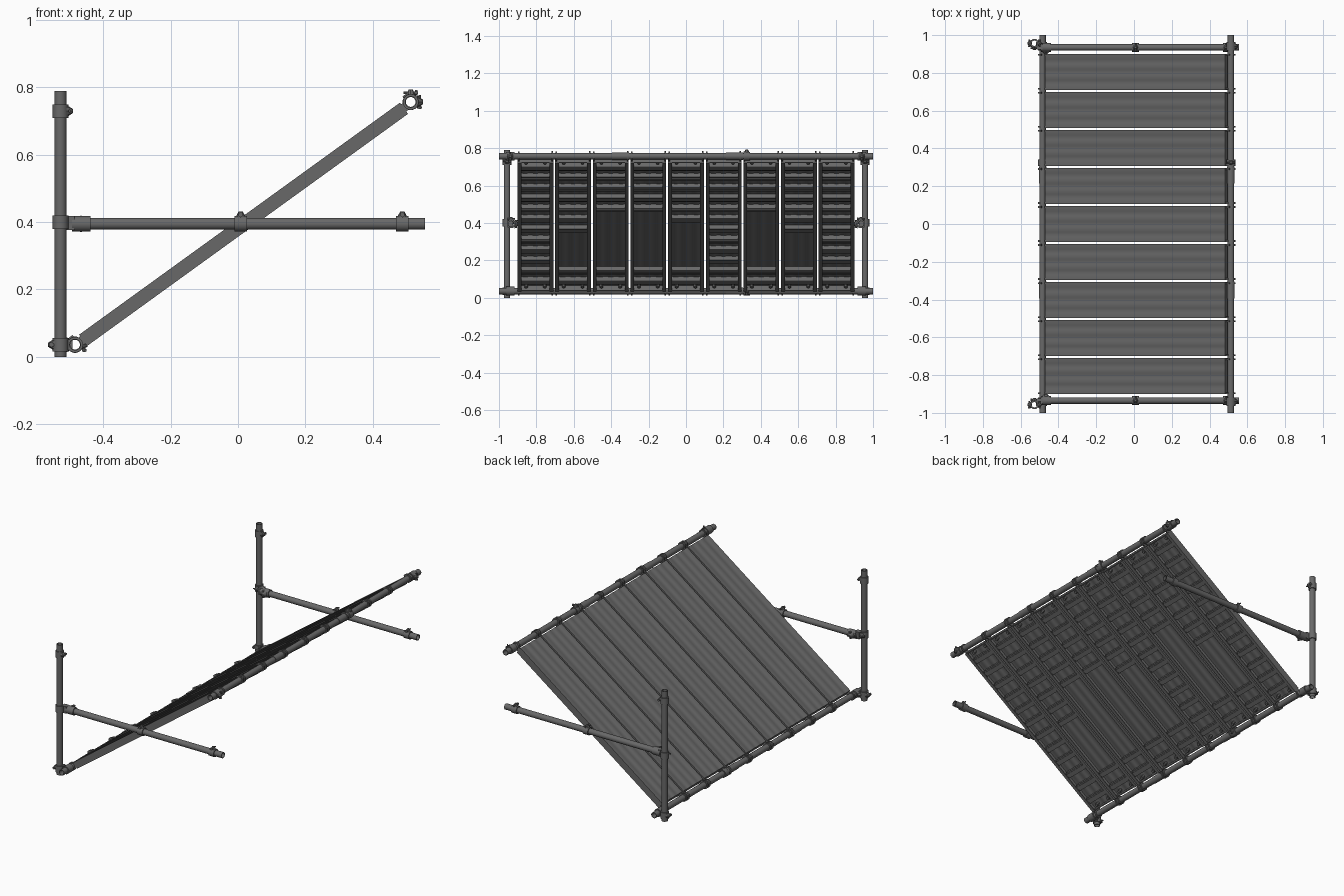
import bpy, bmesh, math
from mathutils import Matrix, Vector

if "Cube" in bpy.data.objects:
    bpy.data.objects.remove(bpy.data.objects["Cube"])

steel = bpy.data.materials.new("dark_grey_steel")
steel.use_nodes = True
GREY = (0.14, 0.14, 0.14, 1)
steel.diffuse_color = GREY
bsdf = steel.node_tree.nodes["Principled BSDF"]
bsdf.inputs["Base Color"].default_value = GREY
bsdf.inputs["Roughness"].default_value = 0.6

X, Y, Z = Vector((1, 0, 0)), Vector((0, 1, 0)), Vector((0, 0, 1))
LOW, HIGH = Vector((-0.484, 0, 0.036)), Vector((0.513, 0, 0.757))
SLOPE = (HIGH - LOW).normalized()
NORMAL = SLOPE.cross(Y)
MID = (LOW + HIGH) / 2
# Deck space: x runs up the slope, z is the deck normal
DECK = Matrix((SLOPE, Y, NORMAL)).transposed().to_4x4()
DECK.translation = MID
REACH = (HIGH - LOW).length / 2


def finish(name, bm, matrix=None):
    bmesh.ops.recalc_face_normals(bm, faces=bm.faces)
    mesh = bpy.data.meshes.new(name)
    bm.to_mesh(mesh)
    bm.free()
    mesh.materials.append(steel)
    for p in mesh.polygons:
        p.use_smooth = True
    mesh.set_sharp_from_angle(angle=math.radians(35))
    obj = bpy.data.objects.new(name, mesh)
    bpy.context.collection.objects.link(obj)
    if matrix:
        obj.matrix_world = matrix
    return obj


def pipe(bm, a, b, outer, inner, n=20):
    """Hollow cylinder from a to b."""
    axis = (b - a).normalized()
    side = axis.orthogonal().normalized()
    other = axis.cross(side)
    rings = []
    for end, r in ((a, outer), (b, outer), (b, inner), (a, inner)):
        ring = []
        for i in range(n):
            t = math.tau * i / n
            ring.append(bm.verts.new(end + (side * math.cos(t) + other * math.sin(t)) * r))
        rings.append(ring)
    for k in range(4):
        p, q = rings[k], rings[(k + 1) % 4]
        for i in range(n):
            j = (i + 1) % n
            bm.faces.new((p[i], p[j], q[j], q[i]))


def rod(bm, a, b, r1, r2=None, n=8):
    """Solid cylinder or taper from a to b."""
    d = b - a
    m = Matrix.Translation((a + b) / 2) @ d.to_track_quat("Z", "Y").to_matrix().to_4x4()
    bmesh.ops.create_cone(bm, cap_ends=True, segments=n, radius1=r1,
                          radius2=r1 if r2 is None else r2, depth=d.length, matrix=m)


def box(bm, centre, size):
    bmesh.ops.create_cube(bm, size=1, matrix=Matrix.Translation(centre) @ Matrix.Diagonal((*size, 1)))


def prism(bm, outline, a, b):
    """Sweep a y-z outline along x from a to b."""
    p, q = [[bm.verts.new((x, y, z)) for y, z in outline] for x in (a, b)]
    for i in range(len(p)):
        j = (i + 1) % len(p)
        bm.faces.new((p[i], p[j], q[j], q[i]))
    bm.faces.new(p)
    bm.faces.new(q)


def tube(name, a, b):
    bm = bmesh.new()
    pipe(bm, Vector(a), Vector(b), 0.0175, 0.0145)
    finish(name, bm)


def clamp(name, centre, axis, lug, width=0.036):
    """Pipe clamp: collar, tapered ear and cross bolt."""
    bm = bmesh.new()
    c = Vector(centre)
    across = axis.cross(lug)
    pipe(bm, c - axis * width / 2, c + axis * width / 2, 0.0235, 0.0165)
    rod(bm, c + lug * 0.018, c + lug * 0.037, width * 0.45, 0.006)
    bolt = c + lug * 0.027
    rod(bm, bolt - across * 0.021, bolt + across * 0.021, 0.004)
    rod(bm, bolt + across * 0.013, bolt + across * 0.02, 0.008, n=6)
    finish(name, bm)


# End frames: upright, level arm and their clamps
for tag, s in (("front", -1), ("back", 1)):
    uy, hy = s * 0.957, s * 0.935
    tube(tag + "_upright", (-0.527, uy, 0), (-0.527, uy, 0.79))
    tube(tag + "_level_arm", (-0.5, hy, 0.395), (0.555, hy, 0.395))
    for part, z, lug in (("top", 0.73, X), ("middle", 0.4, -Y * s), ("foot", 0.036, -X)):
        clamp(f"{tag}_upright_{part}_clamp", (-0.527, uy, z), Z, lug, 0.04)
    for part, x in (("middle", 0.008), ("outer", 0.488)):
        clamp(f"{tag}_arm_{part}_clamp", (x, hy, 0.395), X, Z)
    clamp(tag + "_arm_inner_clamp", (-0.466, hy, 0.395), X, -Y * s, 0.055)
    bm = bmesh.new()
    box(bm, (-0.5, s * 0.94, 0.397), (0.03, 0.03, 0.042))
    box(bm, (-0.505, s * 0.95, 0.036), (0.026, 0.026, 0.032))
    finish(tag + "_clamp_bridges", bm)

# Long rails carrying the deck, with clamps and joint sleeves
for tag, end, lug in (("lower", LOW, -X), ("upper", HIGH, X)):
    tube(tag + "_rail", end - Y, end + Y)
    for s in (-1, 1):
        clamp(f"{tag}_rail_end_clamp_{'front' if s < 0 else 'back'}", end + Y * s * 0.94, Y, lug, 0.045)
    clamp(tag + "_rail_middle_clamp", end + Y * 0.325, Y, Z if end is HIGH else X, 0.034)
    bm = bmesh.new()
    for y in (-0.35, 0.26):
        pipe(bm, end + Y * (y - 0.045), end + Y * (y + 0.045), 0.02, 0.0165)
    finish(tag + "_rail_sleeves", bm)

# Plank section: grooved top, side flanges and inturned lips
W, TOP, BASE, T = 0.0955, 0.017, -0.024, 0.004
HALF = 0.588
top = [(-W, TOP)]
for c in (-0.055, 0, 0.055):
    top += [(c - 0.016, TOP), (c - 0.01, TOP - 0.002), (c + 0.01, TOP - 0.002), (c + 0.016, TOP)]
top.append((W, TOP))
under = [(y, z - T) for y, z in reversed(top[1:-1])]
section = (top + [(W, BASE), (W - 0.02, BASE), (W - 0.02, BASE + T), (W - T, BASE + T), (W - T, TOP - T)]
           + under + [(T - W, TOP - T), (T - W, BASE + T), (0.02 - W, BASE + T), (0.02 - W, BASE), (-W, BASE)])

# Open height range beneath each plank, where no stiffeners are fitted
OPEN = [(0.23, 0.25), (0.17, 0.33), (0.2, 0.46), (0.2, 0.46), (0.18, 0.42),
        (0.22, 0.25), (0.2, 0.46), (0.17, 0.33), (0.23, 0.25)]

for k, (lo, hi) in enumerate(OPEN):
    y = (k - 4) * 0.2012
    place = DECK @ Matrix.Translation((0, y, 0))
    bm = bmesh.new()
    prism(bm, section, -HALF, HALF)
    finish(f"plank_{k + 1}", bm, place)

    # Cross stiffeners under the plank
    bm = bmesh.new()
    for i in range(12):
        u = -0.52 + i * 0.0945
        if lo < MID.z + u * SLOPE.z < hi:
            continue
        box(bm, (u, 0, 0.0), (0.036, 0.155, 0.028))
        box(bm, (u, 0, -0.016), (0.02, 0.155, 0.006))
    for s in (-1, 1):
        box(bm, (s * (HALF - 0.004), 0, -0.003), (0.006, 2 * W - 0.008, 0.034))
        for v in (-0.05, 0.05):
            rod(bm, Vector((s * 0.565, v, 0.012)), Vector((s * 0.565, v, -0.012)), 0.009)
    finish(f"plank_{k + 1}_stiffeners", bm, place)

    # Hooks that seat the plank on the rails
    bm = bmesh.new()
    for s in (-1, 1):
        for v in (-0.09, 0.09):
            c = Vector((s * REACH, v, 0))
            pipe(bm, c - Y * 0.004, c + Y * 0.004, 0.0245, 0.0165, 16)
            box(bm, (s * (REACH - 0.027), v, -0.002), (0.02, 0.008, 0.026))
        box(bm, (s * REACH, 0.09, 0.025), (0.022, 0.008, 0.005))
    finish(f"plank_{k + 1}_hooks", bm, place)
